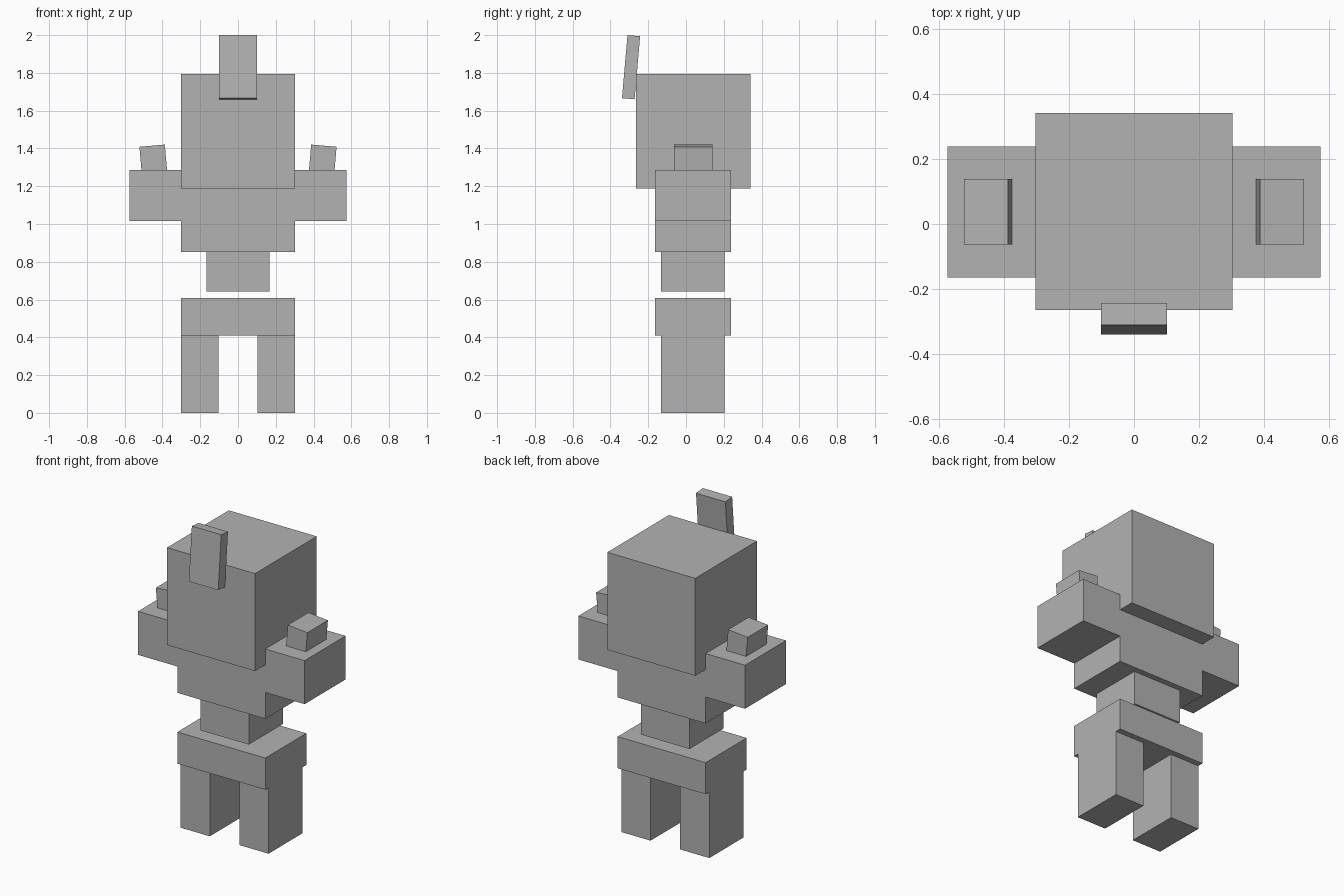
import bpy
from math import radians
from mathutils import Matrix, Vector

default = bpy.data.objects.get("Cube")
if default:
    bpy.data.objects.remove(default, do_unlink=True)

grey = bpy.data.materials.new("plain_grey")
grey.use_nodes = True
colour = (0.45, 0.45, 0.45, 1)
grey.diffuse_color = colour
grey.node_tree.nodes["Principled BSDF"].inputs["Base Color"].default_value = colour


def box(name, centre, size, rotation=(0, 0, 0)):
    """Flat-sided block with its size baked into the mesh."""
    bpy.ops.mesh.primitive_cube_add(size=1, location=centre, rotation=rotation)
    obj = bpy.context.object
    obj.name = name
    obj.data.transform(Matrix.Diagonal(Vector((*size, 1))))
    obj.data.materials.append(grey)
    return obj


def span(name, x, y, z):
    """Upright block given by its extent on each axis."""
    pairs = (x, y, z)
    return box(name, [(a + b) / 2 for a, b in pairs], [b - a for a, b in pairs])


WIDE = (-0.303, 0.303)
BODY_DEPTH = (-0.164, 0.239)
LIMB_DEPTH = (-0.132, 0.203)
SHOULDER_TOP = 1.287

# Head, torso, waist and hips
span("head", WIDE, (-0.265, 0.342), (1.188, 1.795))
span("torso", WIDE, BODY_DEPTH, (0.852, SHOULDER_TOP))
span("waist", (-0.167, 0.167), LIMB_DEPTH, (0.643, 0.852))
span("hips", WIDE, BODY_DEPTH, (0.411, 0.608))

# Tilted crest on the forehead
box("crest", (0, -0.291, 1.83), (0.202, 0.067, 0.335), (radians(-5), 0, 0))

# Paired parts
for side, s in (("left", 1), ("right", -1)):
    span(side + "_shoulder", sorted((s * 0.303, s * 0.574)), BODY_DEPTH, (1.016, SHOULDER_TOP))
    span(side + "_leg", sorted((s * 0.102, s * 0.303)), LIMB_DEPTH, (0, 0.411))
    box(side + "_shoulder_stub", (s * 0.446, 0.038, 1.315), (0.135, 0.202, 0.2),
        (0, radians(s * 5), 0))
